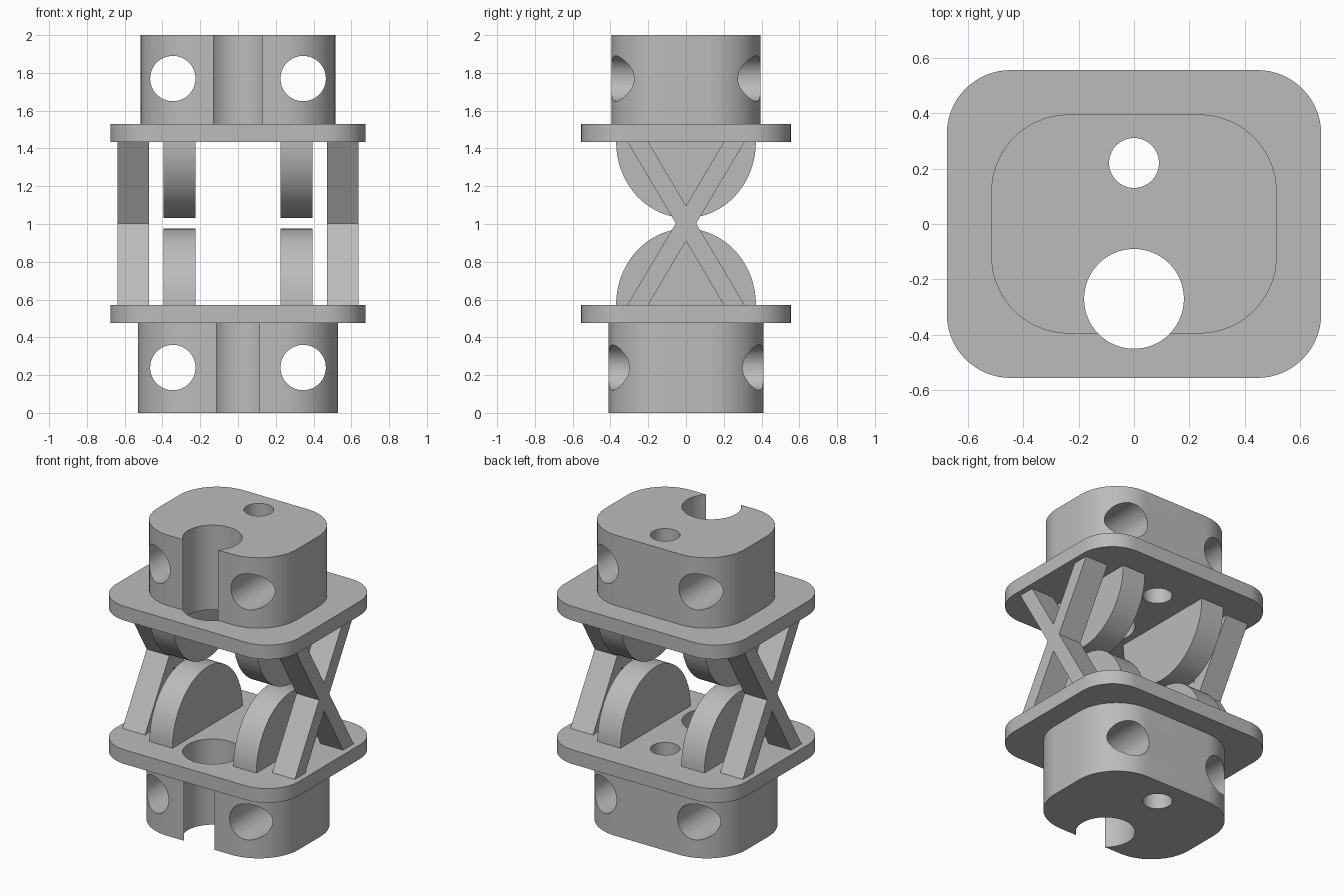
import bpy
from math import pi, sin, cos

old = bpy.data.objects.get("Cube")
if old:
    bpy.data.objects.remove(old, do_unlink=True)

grey = bpy.data.materials.new("plain_grey")
grey.use_nodes = True
colour = (0.5, 0.5, 0.5, 1)
grey.diffuse_color = colour
grey.node_tree.nodes["Principled BSDF"].inputs["Base Color"].default_value = colour


def prism(name, outline, low, high, axis="z"):
    """Extrude an outline along z (points x, y) or along x (points y, z)."""
    def place(p, d):
        return (p[0], p[1], d) if axis == "z" else (d, p[0], p[1])
    n = len(outline)
    verts = [place(p, d) for d in (low, high) for p in outline]
    faces = [list(reversed(range(n))), list(range(n, 2 * n))]
    faces += [[i, (i + 1) % n, n + (i + 1) % n, n + i] for i in range(n)]
    mesh = bpy.data.meshes.new(name)
    mesh.from_pydata(verts, [], faces)
    mesh.materials.append(grey)
    obj = bpy.data.objects.new(name, mesh)
    bpy.context.collection.objects.link(obj)
    return obj


def rounded_rectangle(half_x, half_y, radius, steps=16):
    points = []
    for quarter, (sx, sy) in enumerate([(1, 1), (-1, 1), (-1, -1), (1, -1)]):
        for i in range(steps + 1):
            a = (quarter + i / steps) * pi / 2
            points.append((sx * (half_x - radius) + radius * cos(a),
                           sy * (half_y - radius) + radius * sin(a)))
    return points


def cutter(radius, location, along_y=False):
    bpy.ops.mesh.primitive_cylinder_add(vertices=64, radius=radius, depth=4, location=location,
                                        rotation=(pi / 2 if along_y else 0, 0, 0))
    obj = bpy.context.object
    obj.name = "hole_cutter"
    obj.hide_render = True
    return obj


def make_active(obj):
    bpy.ops.object.select_all(action="DESELECT")
    obj.select_set(True)
    bpy.context.view_layer.objects.active = obj


def drill(obj, cutters):
    make_active(obj)
    for c in cutters:
        mod = obj.modifiers.new("hole", "BOOLEAN")
        mod.operation = "DIFFERENCE"
        mod.solver = "EXACT"
        mod.object = c
        bpy.ops.object.modifier_apply(modifier=mod.name)


def smooth(obj):
    make_active(obj)
    bpy.ops.object.shade_smooth_by_angle(angle=pi / 6)


# Holes shared by the whole stack, and cross holes for each block
vertical = [cutter(0.18, (0, -0.27, 1)), cutter(0.09, (0, 0.22, 1))]
cross_low = [cutter(0.12, (s * 0.345, 0, 0.24), True) for s in (-1, 1)]
cross_high = [cutter(0.12, (s * 0.345, 0, 1.77), True) for s in (-1, 1)]

# End blocks and flanges
low, high = 0.572, 1.435
lower_block = prism("lower_block", rounded_rectangle(0.53, 0.41, 0.295), 0, 0.477)
upper_block = prism("upper_block", rounded_rectangle(0.515, 0.395, 0.28), 1.53, 2)
lower_flange = prism("lower_flange", rounded_rectangle(0.675, 0.555, 0.23), 0.477, low)
upper_flange = prism("upper_flange", rounded_rectangle(0.675, 0.555, 0.23), high, 1.53)
drill(lower_block, vertical + cross_low)
drill(upper_block, vertical + cross_high)
drill(lower_flange, vertical)
drill(upper_flange, vertical)
for part in (lower_block, upper_block, lower_flange, upper_flange):
    smooth(part)
for c in vertical + cross_low + cross_high:
    bpy.data.objects.remove(c, do_unlink=True)

# Crossed side struts, one plus-shaped outline per side so no faces overlap
mid, notch, waist = (low + high) / 2, 0.093, 0.054
cross = [(0.2, low), (0.31, low), (waist, mid), (0.31, high), (0.2, high), (0, mid + notch),
         (-0.2, high), (-0.31, high), (-waist, mid), (-0.31, low), (-0.2, low), (0, mid - notch)]

# Half-round lobes on both flanges
arc = [i * pi / 40 for i in range(41)]
lower_arc = [(0.37 * cos(a), low + 0.403 * sin(a)) for a in arc]
upper_arc = [(0.37 * cos(a), high - 0.403 * sin(a)) for a in reversed(arc)]

for side, s in (("left", 1), ("right", -1)):
    a, b = sorted((s * 0.47, s * 0.637))
    prism(side + "_crossed_struts", cross, a, b, "x")
    a, b = sorted((s * 0.225, s * 0.395))
    smooth(prism(side + "_lower_lobe", lower_arc, a, b, "x"))
    smooth(prism(side + "_upper_lobe", upper_arc, a, b, "x"))
